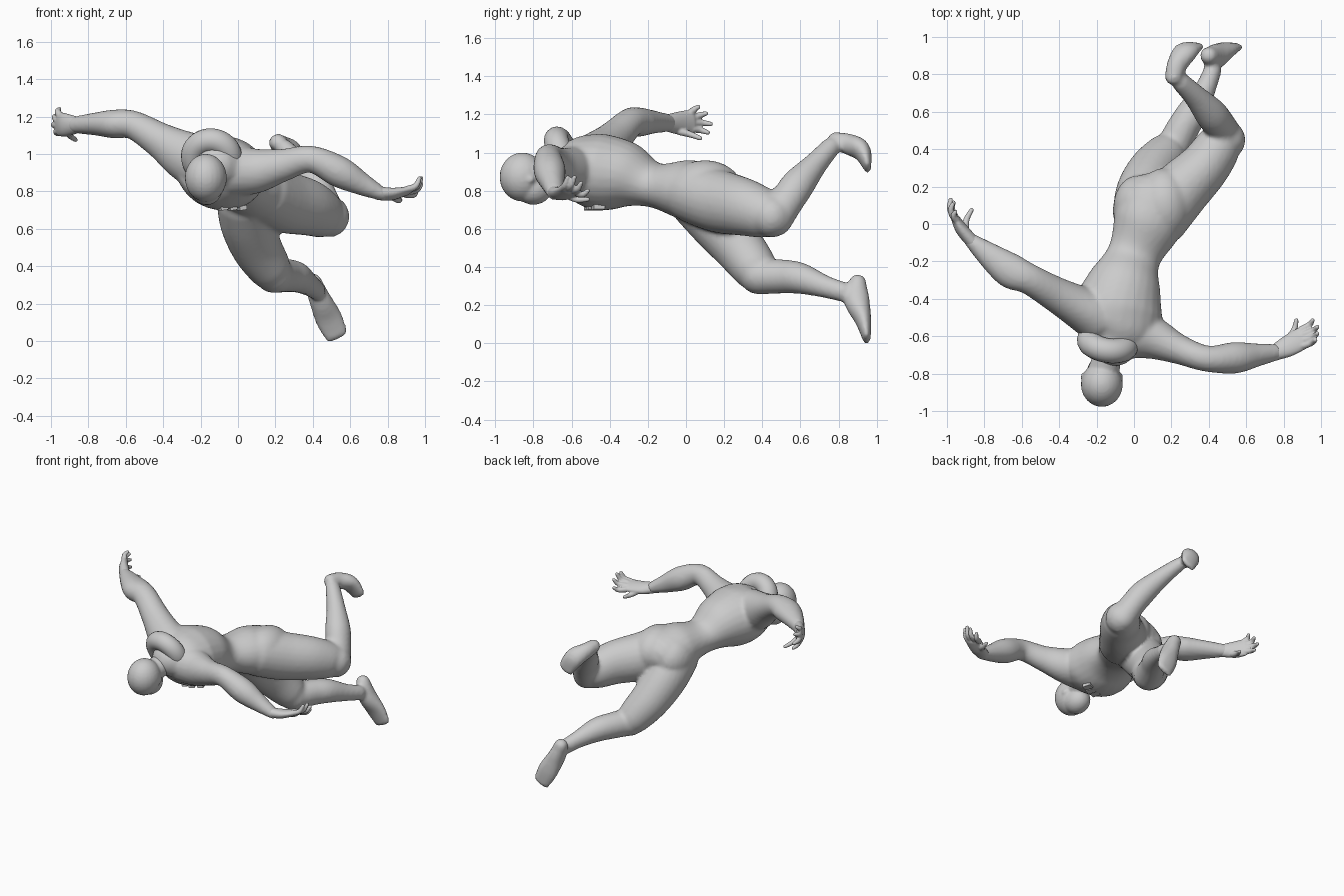
import bpy, bmesh, math
from mathutils import Vector, Matrix


def spline(pts, t):
    # Catmull-Rom through rows of (x, y, z, side radius, up radius)
    i = min(int(t), len(pts) - 2)
    u = t - i
    p = [pts[max(0, min(len(pts) - 1, i + k))] for k in (-1, 0, 1, 2)]
    return [0.5 * (2 * b + (c - a) * u + (2 * a - 5 * b + 4 * c - d) * u * u
            + (3 * b - a - 3 * c + d) * u ** 3) for a, b, c, d in zip(*p)]


def tube(bm, pts, up=(0, 0, 1), seg=24, steps=6):
    # limb with elliptical sections and rounded ends
    up = Vector(up)
    n = (len(pts) - 1) * steps
    rows = [spline(pts, i / steps) for i in range(n + 1)]
    pos = [Vector(r[:3]) for r in rows]
    rings = []
    for i, r in enumerate(rows):
        tan = (pos[min(i + 1, n)] - pos[max(i - 1, 0)]).normalized()
        rings.append((pos[i], tan, r[3], r[4]))

    def cap(ring, sign):
        c, t, a, b = ring
        h = min(a, b)
        return [(c + t * sign * h * math.sin(q), t, a * math.cos(q), b * math.cos(q))
                for q in (0.4, 0.8, 1.15, 1.45)]
    rings = cap(rings[0], -1)[::-1] + rings + cap(rings[-1], 1)
    loops = []
    for c, t, a, b in rings:
        side = t.cross(up).normalized()
        v = side.cross(t)
        loops.append([bm.verts.new(c + side * a * math.cos(k * math.tau / seg)
                      + v * b * math.sin(k * math.tau / seg)) for k in range(seg)])
    for l0, l1 in zip(loops, loops[1:]):
        for k in range(seg):
            m = (k + 1) % seg
            bm.faces.new((l0[k], l0[m], l1[m], l1[k]))
    bm.faces.new(loops[0][::-1])
    bm.faces.new(loops[-1])


def ball(bm, c, r):
    bmesh.ops.create_uvsphere(bm, u_segments=24, v_segments=16, radius=1,
                              matrix=Matrix.Translation(c) @ Matrix.Diagonal((*r, 1)))


def finish(name, bm, voxel=0, smooth=0):
    bmesh.ops.recalc_face_normals(bm, faces=bm.faces)
    me = bpy.data.meshes.new(name)
    bm.to_mesh(me)
    bm.free()
    ob = bpy.data.objects.new(name, me)
    bpy.context.collection.objects.link(ob)
    for p in me.polygons:
        p.use_smooth = True
    if voxel:
        m = ob.modifiers.new("fuse", 'REMESH')
        m.mode = 'VOXEL'
        m.voxel_size = voxel
        m.use_smooth_shade = True
    if smooth:
        s = ob.modifiers.new("soften", 'SMOOTH')
        s.iterations = smooth
        s.factor = 0.5
    return ob


# Torso, arms and legs fused into one body
body = bmesh.new()
tube(body, [(.10, .12, .79, .175, .15), (.07, 0, .805, .185, .157), (0, -.17, .83, .145, .117),
            (-.05, -.32, .88, .20, .178), (-.085, -.46, .90, .24, .2),
            (-.09, -.57, .925, .22, .17), (-.11, -.64, .94, .13, .12)], up=(.1, 0, 1))
ball(body, (.02, .09, .77), (.13, .17, .15))
ball(body, (.16, .10, .80), (.15, .20, .16))
# left arm
tube(body, [(-.02, -.58, .91, .14, .14), (.10, -.61, .91, .115, .12), (.24, -.67, .94, .08, .088),
            (.39, -.72, .972, .07, .072), (.54, -.715, .905, .084, .084),
            (.66, -.70, .84, .062, .062), (.77, -.685, .785, .043, .036)])
# right arm
tube(body, [(-.20, -.49, .95, .14, .15), (-.30, -.44, 1.0, .115, .13), (-.42, -.375, 1.075, .094, .095),
            (-.56, -.295, 1.155, .082, .076), (-.66, -.25, 1.16, .094, .077),
            (-.77, -.17, 1.16, .070, .06), (-.875, -.085, 1.155, .038, .045)])
# left thigh, shin and foot
tube(body, [(.13, .04, .79, .165, .16), (.24, .17, .745, .158, .165), (.37, .30, .715, .138, .152),
            (.45, .41, .68, .124, .13), (.488, .448, .665, .108, .112)])
tube(body, [(.49, .46, .655, .095, .10), (.455, .53, .75, .085, .09), (.41, .59, .835, .084, .087),
            (.33, .68, .94, .063, .063), (.25, .76, 1.03, .048, .052)], up=(0, 1, 0))
tube(body, [(.21, .785, 1.065, .047, .042), (.23, .85, 1.045, .055, .055),
            (.275, .92, 1.01, .07, .05), (.325, .952, .925, .06, .02)], up=(-.4, .5, .75))
# right thigh, shin and foot
tube(body, [(.03, .06, .75, .145, .15), (.05, .17, .63, .145, .15), (.10, .28, .50, .135, .135),
            (.165, .36, .395, .118, .12), (.19, .385, .36, .104, .108)], up=(0, 1, 0))
tube(body, [(.20, .39, .35, .095, .094), (.26, .51, .35, .087, .089), (.315, .60, .34, .082, .082),
            (.38, .72, .30, .057, .06), (.42, .82, .27, .048, .052)])
tube(body, [(.40, .90, .315, .048, .047), (.435, .895, .23, .058, .068),
            (.485, .93, .12, .073, .043), (.527, .947, .03, .064, .022)], up=(0, 1, 0))
finish("body", body, .014, 4)

# Head with neck, jaw, nose and ears
head = bmesh.new()
ball(head, (-.172, -.858, .872), (.112, .12, .128))
ball(head, (-.168, -.80, .815), (.085, .10, .088))
tube(head, [(-.11, -.60, .94, .085, .08), (-.145, -.72, .905, .078, .075),
            (-.17, -.82, .88, .09, .08)])
tube(head, [(-.172, -.85, .756, .014, .014), (-.172, -.82, .742, .016, .014)])
for s in (-1, 1):
    ball(head, (-.172 + s * .102, -.82, .86), (.010, .026, .02))
finish("head", head, .009, 3)

# Padded collar around the neck
collar = bmesh.new()
axis = Vector((-.15, -.9, -.42)).normalized()
frame = Matrix.Translation((-.14, -.635, .98)) @ axis.to_track_quat('Z', 'Y').to_matrix().to_4x4()
grid = []
for i in range(48):
    a = i * math.tau / 48
    grid.append([collar.verts.new(frame @ Vector((
        (.10 + .066 * math.cos(b)) * math.cos(a),
        (.10 + .066 * math.cos(b)) * math.sin(a), .066 * math.sin(b))))
        for b in [k * math.tau / 16 for k in range(16)]])
for i in range(48):
    for k in range(16):
        j, m = (i + 1) % 48, (k + 1) % 16
        collar.faces.new((grid[i][k], grid[j][k], grid[j][m], grid[i][m]))
finish("collar", collar)


# Hands: a palm tube plus bent fingers given as (base, tip)
def hand(name, palm, fingers, bend, up):
    bm = bmesh.new()
    tube(bm, palm, up)
    bend = Vector(bend)
    for base, tip in fingers:
        b, t = Vector(base), Vector(tip)
        mid = (b + t) / 2 + bend
        tube(bm, [(*b, .020, .020), (*mid, .017, .017), (*t, .012, .012)], up, 12, 5)
    finish(name, bm, .006, 2)


hand("left_hand",
     [(.75, -.69, .79, .042, .036), (.82, -.655, .785, .058, .032), (.90, -.61, .80, .062, .022)],
     [((.895, -.565, .785), (.955, -.515, .80)), ((.91, -.59, .80), (.98, -.55, .84)),
      ((.915, -.62, .81), (.98, -.585, .87)), ((.905, -.65, .81), (.97, -.62, .87)),
      ((.82, -.62, .775), (.868, -.515, .755))], (.012, 0, -.012), (-.2, .2, 1))
hand("right_hand",
     [(-.86, -.10, 1.155, .045, .036), (-.92, -.03, 1.155, .062, .034), (-.955, .03, 1.16, .065, .023)],
     [((-.95, .02, 1.205), (-.955, .065, 1.24)), ((-.965, .04, 1.18), (-.97, .105, 1.205)),
      ((-.965, .045, 1.155), (-.98, .13, 1.15)), ((-.955, .035, 1.125), (-.965, .115, 1.105)),
      ((-.90, -.03, 1.11), (-.868, .075, 1.075))], (-.012, 0, .003), (1, .5, 0))

# Small chest fastenings
clips = bmesh.new()
for x, y in ((-.08, -.50), (-.03, -.49), (.02, -.46)):
    bmesh.ops.create_cube(clips, size=1, matrix=Matrix.Translation((x, y, .712))
                          @ Matrix.Rotation(.3, 4, 'Z') @ Matrix.Rotation(-.15, 4, 'Y')
                          @ Matrix.Diagonal((.04, .06, .024, 1)))
clip_ob = finish("chest_clips", clips)
for p in clip_ob.data.polygons:
    p.use_smooth = False
